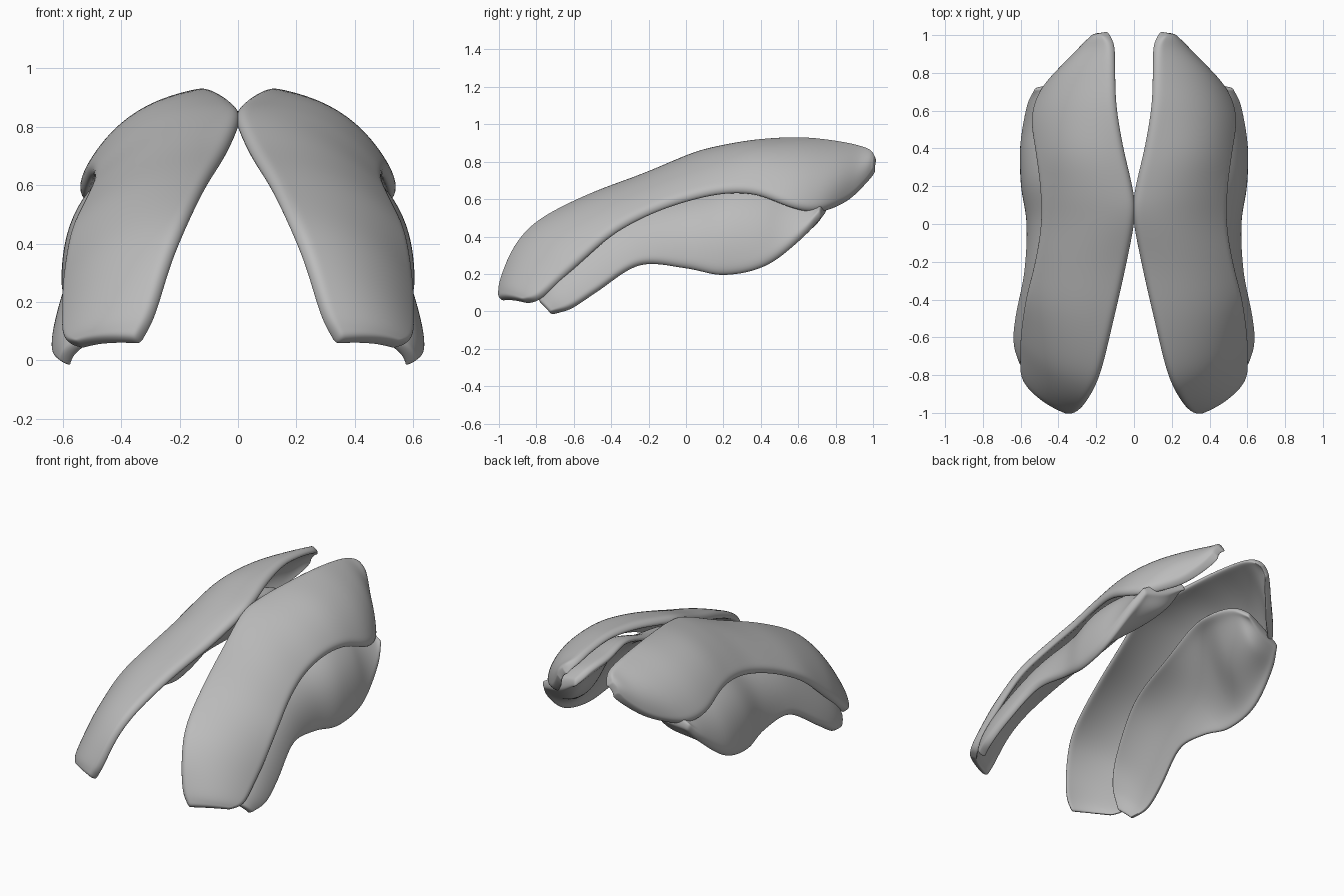
import bpy
from mathutils import Vector

cube = bpy.data.objects.get("Cube")
if cube:
    bpy.data.objects.remove(cube, do_unlink=True)

grey = bpy.data.materials.new("plain_grey")
grey.use_nodes = True
colour = (0.5, 0.5, 0.5, 1)
grey.diffuse_color = colour
grey.node_tree.nodes["Principled BSDF"].inputs["Base Color"].default_value = colour


def spline(points, t):
    """Catmull-Rom point on a chain of control points, t from 0 to 1."""
    last = len(points) - 1
    i = min(int(t * last), last - 1)
    u = t * last - i
    b, c = points[i], points[i + 1]
    a = points[i - 1] if i > 0 else b * 2 - c
    d = points[i + 2] if i + 2 <= last else c * 2 - b
    return (b * 2 + (c - a) * u + (a * 2 - b * 5 + c * 4 - d) * u**2
            + (b * 3 - a - c * 3 + d) * u**3) / 2


def shell(name, inner, outer, bulge, belly, rim, rows=39, cols=12):
    """Curved pad between two edge curves: bowed out by bulge, padded inside
    by belly, as thick as rim at its edges, and mirrored."""
    inner = [Vector(p) for p in inner]
    outer = [Vector(p) for p in outer]
    w = cols + 1
    verts, faces = [], []
    for i in range(rows + 1):
        t = i / rows
        p, q = spline(inner, t), spline(outer, t)
        lo, hi = max(t - 0.03, 0), min(t + 0.03, 1)
        along = (spline(inner, hi) + spline(outer, hi)
                 - spline(inner, lo) - spline(outer, lo))
        out = (q - p).cross(along).normalized()
        front, back = [], []
        for j in range(w):
            s = j / cols
            arch = 4 * s * (1 - s)
            v = p.lerp(q, s) + out * spline(bulge, t) * arch
            front.append(v)
            back.append(v - out * (rim + spline(belly, t) * arch ** 1.5))
        verts += front + back[::-1]
    ring = 2 * w
    for i in range(rows):
        for j in range(ring):
            k, n = i * ring + j, i * ring + (j + 1) % ring
            faces.append((k, n, n + ring, k + ring))
    # Close both ends with strips of quads
    end = rows * ring
    for j in range(cols):
        m = ring - 1 - j
        faces.append((j, m, m - 1, j + 1))
        faces.append((end + j, end + j + 1, end + m - 1, end + m))
    mesh = bpy.data.meshes.new(name)
    mesh.from_pydata(verts, [], faces)
    mesh.materials.append(grey)
    mesh.shade_smooth()
    ob = bpy.data.objects.new(name, mesh)
    bpy.context.collection.objects.link(ob)
    mirror = ob.modifiers.new("mirror", "MIRROR")
    mirror.use_mirror_merge = False
    sub = ob.modifiers.new("round", "SUBSURF")
    sub.levels = sub.render_levels = 2


# Long upper plates, front to back
shell(
    "upper_plates",
    [(.355, -1.01, .075), (.305, -1, .17), (.25, -.925, .35),
     (.19, -.79, .495), (.12, -.52, .63), (.05, -.22, .74),
     (.004, .04, .85), (.022, .2, .89), (.07, .4, .923), (.11, .62, .937),
     (.122, .82, .917), (.13, .94, .89), (.155, .99, .865), (.18, 1.01, .83)],
    [(.555, -.88, .065), (.605, -.8, .085), (.61, -.68, .19),
     (.605, -.57, .29), (.58, -.4, .44), (.53, -.2, .55), (.5, 0, .62),
     (.505, .2, .66), (.528, .38, .65), (.55, .56, .58), (.5, .71, .55),
     (.37, .85, .595), (.265, .96, .7), (.22, 1.005, .775)],
    [.015, .04, .05, .06, .06, .06, .06, .07, .08, .08, .07, .05, .03, .01],
    [0, 0], 0.05)

# Shorter lower pads tucked beneath, thickest towards the back
shell(
    "lower_pads",
    [(.56, -.79, .06), (.49, -.765, .2), (.43, -.65, .36), (.33, -.36, .56),
     (.26, .02, .655), (.23, .3, .745), (.2, .525, .73), (.22, .68, .70),
     (.26, .77, .64)],
    [(.61, -.73, -.003), (.64, -.62, .03), (.63, -.48, .12),
     (.585, -.25, .265), (.57, 0, .245), (.595, .2, .207), (.605, .42, .26),
     (.575, .62, .43), (.53, .715, .545)],
    [.01, .035, .045, .06, .1, .14, .13, .06, .01],
    [0, 0, 0, 0, .01, .09, .16, .13, .02], 0.045)
